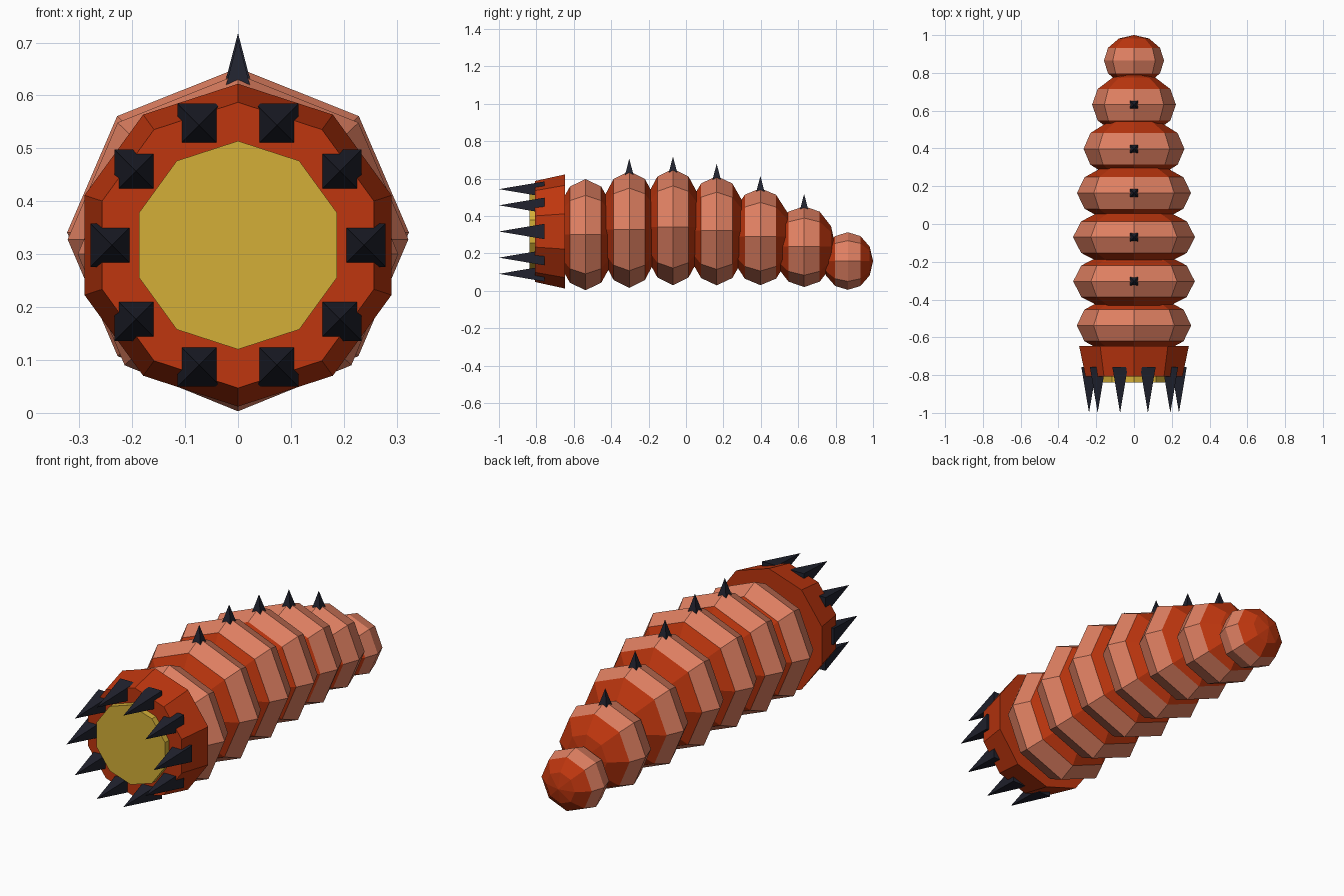
import bpy
import bmesh
from math import sin, cos, pi, sqrt
from mathutils import Matrix, Vector

default = bpy.data.objects.get("Cube")
if default:
    bpy.data.objects.remove(default)


def material(name, rgb):
    lin = [((c / 255 + 0.055) / 1.055) ** 2.4 for c in rgb] + [1.0]
    m = bpy.data.materials.new(name)
    m.use_nodes = True
    m.diffuse_color = lin
    bsdf = next(n for n in m.node_tree.nodes if n.type == 'BSDF_PRINCIPLED')
    bsdf.inputs["Base Color"].default_value = lin
    return m


ORANGE = material("burnt_orange", (191, 54, 14))
PINK = material("salmon_pink", (224, 128, 98))
GOLD = material("gold_yellow", (212, 175, 55))
DARK = material("dark_horn", (32, 34, 46))

FORWARD = Matrix.Rotation(pi / 2, 4, 'X')      # local z points to the front
DIAMOND = Matrix.Rotation(pi / 4, 4, 'Z')      # square base lined up with axes


def finish(name, bm, mats, location):
    me = bpy.data.meshes.new(name)
    bm.to_mesh(me)
    bm.free()
    for m in mats:
        me.materials.append(m)
    ob = bpy.data.objects.new(name, me)
    ob.location = location
    bpy.context.collection.objects.link(ob)
    return ob


def prism(name, sides, r_base, r_end, depth, turn, mat, location):
    bm = bmesh.new()
    bmesh.ops.create_cone(bm, cap_ends=True, segments=sides, radius1=r_base,
                          radius2=r_end, depth=depth, matrix=turn)
    finish(name, bm, [mat], location)


def body_segment(name, y, z, rx, ry, rz):
    bm = bmesh.new()
    bmesh.ops.create_uvsphere(bm, u_segments=8, v_segments=6, radius=1,
                              matrix=FORWARD)
    # the two middle bands are pink, the ends orange
    for f in bm.faces:
        f.material_index = 1 if abs(f.calc_center_median().y) < 0.5 else 0
    bmesh.ops.scale(bm, vec=(rx, ry, rz), verts=bm.verts)
    finish(name, bm, [ORANGE, PINK], (0, y, z))


# Body segments: centre height, half width, half height
SEGMENTS = [(0.300, 0.303, 0.297), (0.328, 0.322, 0.312), (0.341, 0.323, 0.311),
            (0.321, 0.302, 0.292), (0.289, 0.267, 0.259), (0.236, 0.222, 0.216),
            (0.159, 0.159, 0.154)]
LAST = len(SEGMENTS) - 1
for i, (z, rx, rz) in enumerate(SEGMENTS):
    y = -0.537 + 0.2337 * i
    tail = i == LAST
    body_segment("tail" if tail else f"body_segment_{i + 1}", y, z, rx,
                 0.135 if tail else 0.167, rz)
    # Back spikes on the middle segments
    if 0 < i < LAST:
        prism(f"back_spike_{i}", 4, 0.024 * sqrt(2), 0, 0.092, DIAMOND, DARK,
              (0, y, z + rz + 0.02))

# Head collar and mouth disc
HEAD_Z = 0.317
prism("head_collar", 10, 0.305, 0.27, 0.16, FORWARD, ORANGE, (0, -0.727, HEAD_Z))
prism("mouth_disc", 10, 0.197, 0.197, 0.06, FORWARD, GOLD, (0, -0.808, HEAD_Z))

# Ring of teeth
for k in range(10):
    a = k * pi / 5
    prism(f"tooth_{k + 1}", 4, 0.041 * sqrt(2), 0, 0.243, FORWARD @ DIAMOND, DARK,
          Vector((0.238 * cos(a), -0.8785, HEAD_Z + 0.238 * sin(a))))
